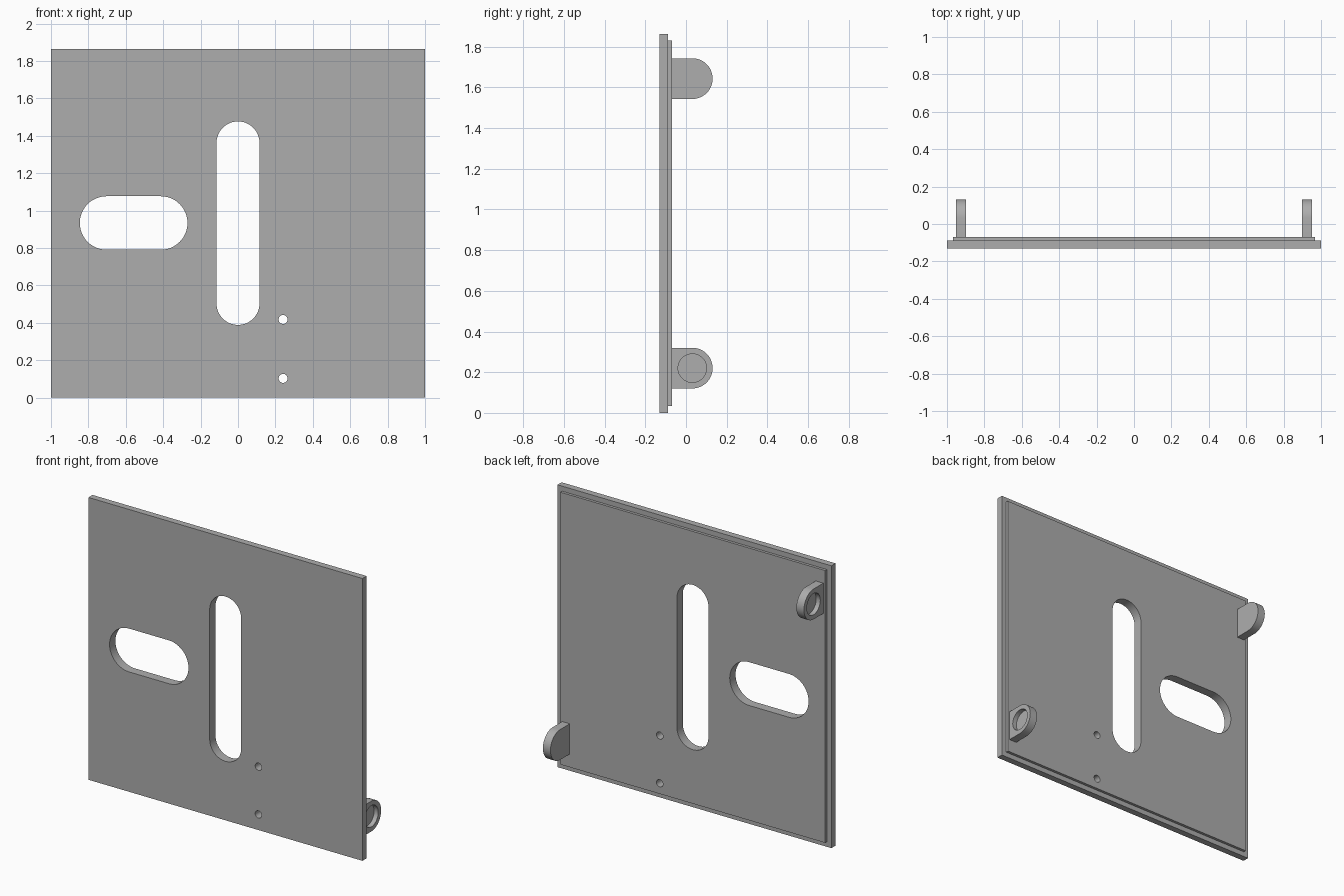
import bpy, bmesh
from math import pi, sin, cos, radians

if "Cube" in bpy.data.objects:
    bpy.data.objects.remove(bpy.data.objects["Cube"], do_unlink=True)

HEIGHT = 1.863
MID_Z = HEIGHT / 2
FRONT, SHOULDER, BACK = -0.131, -0.088, -0.07

grey = bpy.data.materials.new("plain grey")
grey.use_nodes = True
grey.diffuse_color = (0.42, 0.42, 0.42, 1)
grey.node_tree.nodes["Principled BSDF"].inputs["Base Color"].default_value = grey.diffuse_color


def add_object(name, bm):
    bmesh.ops.recalc_face_normals(bm, faces=bm.faces)
    mesh = bpy.data.meshes.new(name)
    bm.to_mesh(mesh)
    bm.free()
    mesh.materials.append(grey)
    obj = bpy.data.objects.new(name, mesh)
    bpy.context.collection.objects.link(obj)
    return obj


def prism(name, outline, direction):
    """Extrude a closed outline along a direction."""
    bm = bmesh.new()
    face = bm.faces.new([bm.verts.new(p) for p in outline])
    new = bmesh.ops.extrude_face_region(bm, geom=[face])["geom"]
    moved = [v for v in new if isinstance(v, bmesh.types.BMVert)]
    bmesh.ops.translate(bm, verts=moved, vec=direction)
    return add_object(name, bm)


def arc(u, v, radius, start, end, steps=24):
    angles = [start + (end - start) * i / steps for i in range(steps + 1)]
    return [(u + radius * cos(a), v + radius * sin(a)) for a in angles]


def slot_cutter(name, x, z, length, radius, upright=False):
    """Round-ended cutter through the plate; zero length gives a round hole."""
    h = length / 2
    if upright:
        pts = arc(x, z + h, radius, 0, pi) + arc(x, z - h, radius, pi, 2 * pi)
    else:
        pts = arc(x + h, z, radius, -pi / 2, pi / 2) + arc(x - h, z, radius, pi / 2, 1.5 * pi)
    if length == 0:
        pts = arc(x, z, radius, 0, 2 * pi, 32)[:-1]
    return prism(name, [(u, -0.3, v) for u, v in pts], (0, 0.5, 0))


def cut(obj, cutters):
    bpy.context.view_layer.objects.active = obj
    for cutter in cutters:
        mod = obj.modifiers.new("cut", 'BOOLEAN')
        mod.operation = 'DIFFERENCE'
        mod.solver = 'EXACT'
        mod.object = cutter
        bpy.ops.object.modifier_apply(modifier=mod.name)
        bpy.data.objects.remove(cutter, do_unlink=True)


def smooth(obj):
    bpy.ops.object.select_all(action='DESELECT')
    obj.select_set(True)
    bpy.context.view_layer.objects.active = obj
    bpy.ops.object.shade_smooth_by_angle(angle=radians(30))


# Panel: a front sheet with a slightly smaller raised step on its back
bm = bmesh.new()
bmesh.ops.create_cube(bm, size=1)
bmesh.ops.scale(bm, verts=bm.verts, vec=(2, SHOULDER - FRONT, HEIGHT))
bmesh.ops.translate(bm, verts=bm.verts, vec=(0, (FRONT + SHOULDER) / 2, MID_Z))
back = max(bm.faces, key=lambda f: f.calc_center_median().y)
bmesh.ops.inset_region(bm, faces=[back], thickness=0.047)
back = max((f for f in bm.faces if f.normal.y > 0.9 or f is back),
           key=lambda f: f.calc_area())
new = bmesh.ops.extrude_face_region(bm, geom=[back])["geom"]
bmesh.ops.translate(bm, verts=[v for v in new if isinstance(v, bmesh.types.BMVert)],
                    vec=(0, BACK - SHOULDER, 0))
if back.is_valid:
    bmesh.ops.delete(bm, geom=[back], context='FACES_ONLY')
panel = add_object("panel", bm)

# Openings: tall slot, wide slot and two screw holes
cut(panel, [
    slot_cutter("tall_slot_cutter", 0, 0.933, 0.858, 0.115, upright=True),
    slot_cutter("wide_slot_cutter", -0.558, 0.934, 0.29, 0.143),
    slot_cutter("upper_hole_cutter", 0.241, 0.418, 0, 0.024),
    slot_cutter("lower_hole_cutter", 0.241, 0.103, 0, 0.024),
])
smooth(panel)

# Lugs: round-ended tabs with a blind round recess on the outer face
LUG_Y, LUG_Z, LUG_R = 0.031, 0.22, 0.1
INNER, OUTER = 0.898, 0.953
profile = [(BACK, LUG_Z - LUG_R)] + arc(LUG_Y, LUG_Z, LUG_R, -pi / 2, pi / 2) + [(BACK, LUG_Z + LUG_R)]
lower_lug = prism("lower_left_lug", [(INNER, y, z) for y, z in profile], (OUTER - INNER, 0, 0))
circle = arc(LUG_Y, LUG_Z, 0.07, 0, 2 * pi, 48)[:-1]
cut(lower_lug, [prism("recess_cutter", [(OUTER - 0.03, y, z) for y, z in circle], (0.1, 0, 0))])
smooth(lower_lug)

# The opposite lug is the same tab turned half way round the panel centre
upper_lug = lower_lug.copy()
upper_lug.data = lower_lug.data.copy()
upper_lug.name = "upper_right_lug"
upper_lug.rotation_euler = (0, pi, 0)
upper_lug.location.z = HEIGHT
bpy.context.collection.objects.link(upper_lug)
